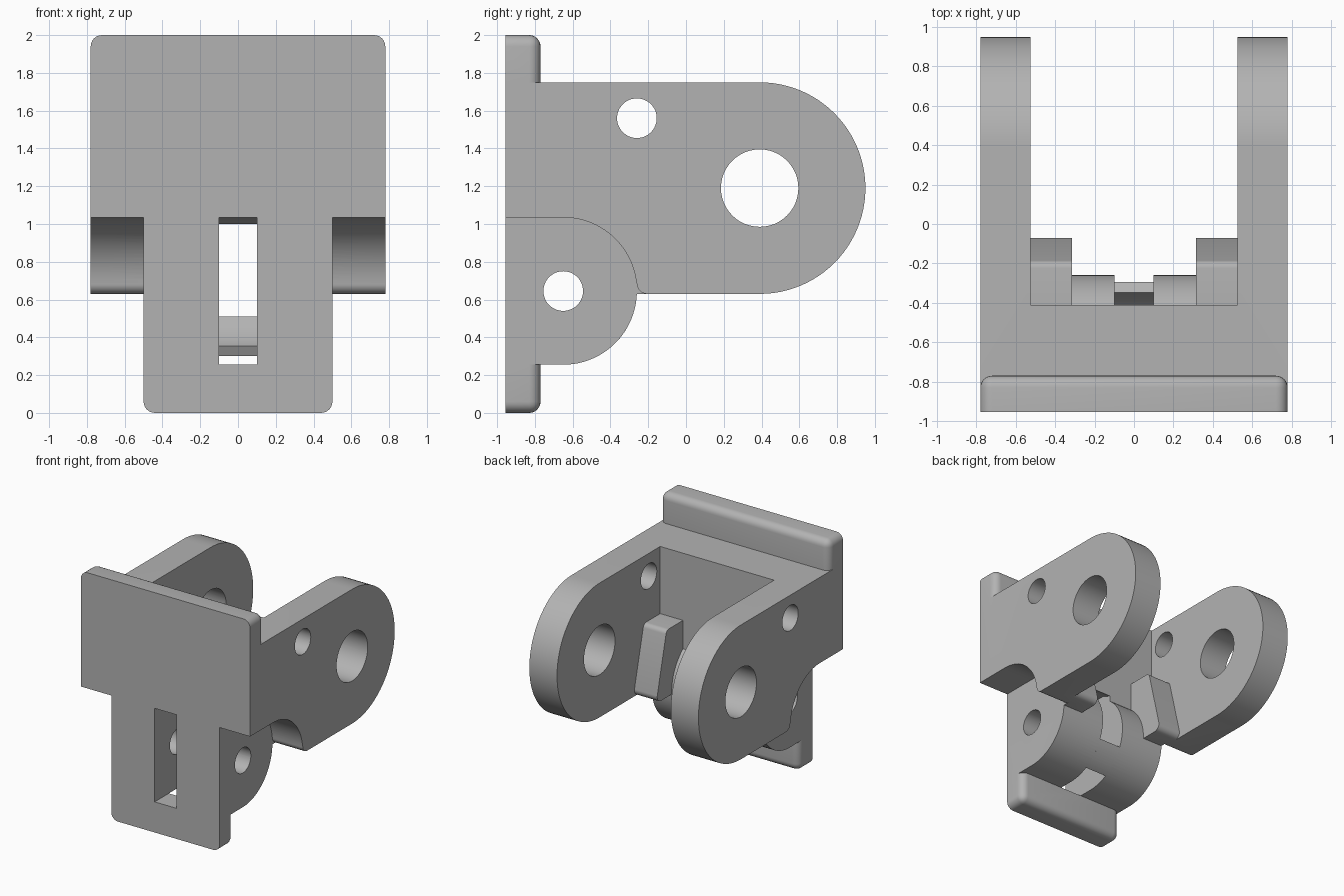
import bpy, bmesh, math

if "Cube" in bpy.data.objects:
    bpy.data.objects.remove(bpy.data.objects["Cube"])

grey = bpy.data.materials.new("plain grey")
grey.use_nodes = True
COLOUR = (0.45, 0.45, 0.45, 1)
grey.diffuse_color = COLOUR
grey.node_tree.nodes["Principled BSDF"].inputs["Base Color"].default_value = COLOUR

PIN = (-0.65, 0.645)      # lower hinge axis (y, z)
EYE = (0.39, 1.19)        # large eye axis
R_KNUCKLE, R_EYE = 0.39, 0.56
FRONT = -0.955


def arc(centre, r, a0, a1, n=24):
    """Points on an arc in the y-z plane, angles in degrees."""
    angles = [math.radians(a0 + (a1 - a0) * i / n) for i in range(n + 1)]
    return [(centre[0] + r * math.cos(a), centre[1] + r * math.sin(a)) for a in angles]


def finish(name, bm):
    bmesh.ops.recalc_face_normals(bm, faces=bm.faces)
    mesh = bpy.data.meshes.new(name)
    bm.to_mesh(mesh)
    bm.free()
    mesh.materials.append(grey)
    ob = bpy.data.objects.new(name, mesh)
    bpy.context.collection.objects.link(ob)
    return ob


def prism(name, outline, x0, x1):
    """Extrude a y-z outline from x0 to x1."""
    bm = bmesh.new()
    face = bm.faces.new([bm.verts.new((x0, y, z)) for y, z in outline])
    new = bmesh.ops.extrude_face_region(bm, geom=[face])["geom"]
    bmesh.ops.translate(bm, vec=(x1 - x0, 0, 0),
                        verts=[v for v in new if isinstance(v, bmesh.types.BMVert)])
    return finish(name, bm)


def rect(y0, y1, z0, z1):
    return [(y0, z0), (y1, z0), (y1, z1), (y0, z1)]


def hole(name, centre, r):
    return prism(name, arc(centre, r, 0, 360, 48)[:-1], -1, 1)


def boolean(target, tool, operation):
    mod = target.modifiers.new("combine", "BOOLEAN")
    mod.operation, mod.solver, mod.object = operation, "EXACT", tool
    bpy.context.view_layer.objects.active = target
    bpy.ops.object.modifier_apply(modifier=mod.name)
    bpy.data.objects.remove(tool)


def plate(name, half, z0, z1, end):
    """Flange whose free end (height `end`) and back rim are rounded."""
    ob = prism(name, rect(FRONT, -0.77, z0, z1), -half, half)
    bm = bmesh.new()
    bm.from_mesh(ob.data)
    rim = []
    for e in bm.edges:
        a, b = e.verts[0].co, e.verts[1].co
        at_end = abs(a.z - end) < 1e-4 and abs(b.z - end) < 1e-4
        at_back = a.y > -0.8 and b.y > -0.8
        along_y = abs(a.y - b.y) > 0.1
        upright = abs(a.z - b.z) > 0.1
        if (at_end and (along_y or at_back)) or (at_back and upright):
            rim.append(e)
    bmesh.ops.bevel(bm, geom=rim, offset=0.06, segments=6, profile=0.5, affect="EDGES")
    bm.to_mesh(ob.data)
    bm.free()
    return ob


# Clevis body: side profile, hollowed between the two arms
bracket = prism("hinge_bracket",
                [(FRONT, 0.63)] + arc(EYE, R_EYE, -90, 90, 48) + [(FRONT, 1.75)], -0.78, 0.78)
boolean(bracket, prism("gap", rect(-0.41, 1.2, 0.3, 2), -0.525, 0.525), "DIFFERENCE")

# Wedge stops inside the arms
stop = ([(-0.5, 0.63)] + arc((-0.12, 0.68), 0.05, -90, 10, 6)
        + arc((-0.225, 1.15), 0.04, 10, 90, 6) + [(-0.5, 1.19)])
for s in (-1, 1):
    boolean(bracket, prism("stop", stop, s * 0.315, s * 0.6), "UNION")

# Upper flange
boolean(bracket, plate("upper_flange", 0.78, 0.8, 2, 2), "UNION")

# Clearance beside the knuckle, with a rounded lip
relief = ([(-1.2, 0.4), (-1.2, PIN[1] + R_KNUCKLE)] + arc(PIN, R_KNUCKLE, 90, 6)
          + arc((-0.205, 0.685), 0.055, 180, 270, 8) + [(-0.205, 0.4)])
for s in (-1, 1):
    boolean(bracket, prism("relief", relief, s * 0.5, s * 1.0), "DIFFERENCE")

# Hinge knuckle and lower flange
low, high = PIN[1] - R_KNUCKLE, PIN[1] + R_KNUCKLE
knuckle = [(FRONT, low)] + arc(PIN, R_KNUCKLE, -90, 90, 48) + [(FRONT, high)]
boolean(bracket, prism("knuckle", knuckle, -0.5, 0.5), "UNION")
boolean(bracket, plate("lower_flange", 0.5, 0, 0.8, 0), "UNION")

# Centre slot, then the curved bridge across its back
slot = [(-1.2, low), (0, low), (0, 1.0), (-0.41, 1.0), (-0.5, high), (-1.2, high)]
boolean(bracket, prism("slot", slot, -0.1, 0.1), "DIFFERENCE")
bridge = arc(PIN, R_KNUCKLE, -62, -24, 12) + arc(PIN, 0.33, -24, -62, 12)
boolean(bracket, prism("bridge", bridge, -0.1, 0.1), "UNION")

# Pin holes
for centre, r in ((EYE, 0.205), ((-0.26, 1.56), 0.105), (PIN, 0.105)):
    boolean(bracket, hole("pin_hole", centre, r), "DIFFERENCE")

bpy.ops.object.select_all(action="DESELECT")
bracket.select_set(True)
bpy.context.view_layer.objects.active = bracket
bpy.ops.object.shade_smooth_by_angle(angle=math.radians(30))
